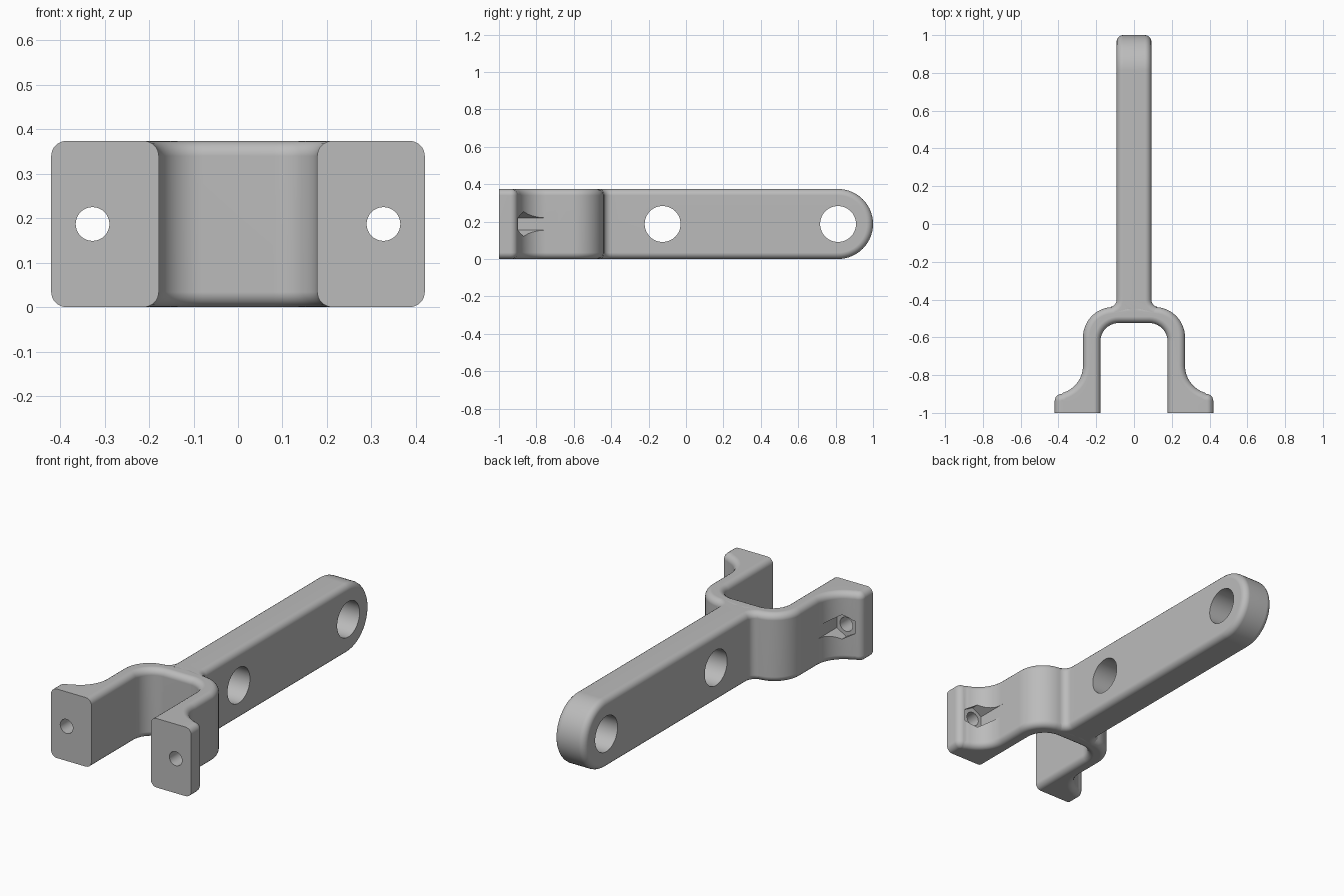
import bpy, bmesh, math
from mathutils import Matrix, Vector

if "Cube" in bpy.data.objects:
    bpy.data.objects.remove(bpy.data.objects["Cube"], do_unlink=True)

HEIGHT = 0.374
MID = HEIGHT / 2
ARM = 0.092        # half width of the arm
JOINT = -0.36      # where the fork stub meets the arm
ROUND = 0.034      # edge rounding

grey = bpy.data.materials.new("Plain grey")
grey.use_nodes = True
colour = (0.5, 0.5, 0.5, 1)
grey.diffuse_color = colour
grey.node_tree.nodes["Principled BSDF"].inputs["Base Color"].default_value = colour


def arc(cx, cy, r, a0, a1, n):
    angles = [math.radians(a0 + (a1 - a0) * i / n) for i in range(n + 1)]
    return [(cx + r * math.cos(a), cy + r * math.sin(a)) for a in angles]


def rounded_slab(bm, points, direction, flat_ys):
    """Extrude an outline, rounding its rims except on the flat end planes."""
    base = bm.faces.new([bm.verts.new(p) for p in points])
    top = bmesh.ops.extrude_face_region(bm, geom=[base])["geom"]
    bmesh.ops.translate(bm, vec=direction,
                        verts=[v for v in top if isinstance(v, bmesh.types.BMVert)])
    cap = next(f for f in top if isinstance(f, bmesh.types.BMFace))
    if not base.is_valid:
        raise RuntimeError("outline face lost")
    rims = [e for f in (base, cap) for e in f.edges
            if not any(all(abs(v.co.y - y) < 1e-4 for v in e.verts) for y in flat_ys)]
    bmesh.ops.recalc_face_normals(bm, faces=bm.faces[:])
    bmesh.ops.bevel(bm, geom=rims, offset=ROUND, offset_type='OFFSET', segments=5,
                    profile=0.5, affect='EDGES', clamp_overlap=False)


def open_end(bm):
    ends = [f for f in bm.faces if all(abs(v.co.y - JOINT) < 1e-4 for v in f.verts)]
    bmesh.ops.delete(bm, geom=ends, context='FACES')


# Fork outline, right half: inside of the leg, foot, shoulder, fillet to the arm
half = arc(0.08, -0.622, 0.098, 90, 0, 10)
half += [(0.178, -1), (0.42, -1)]
half += arc(0.382, -0.937, 0.038, 0, 90, 6)
half += arc(0.42, -0.75, 0.15, 252, 180, 12)
half += arc(0.11, -0.6, 0.16, 0, 85, 14)
half += arc(0.132, -0.4, 0.04, 262, 180, 6)
half += [(ARM, JOINT)]
outline = half + [(-x, y) for x, y in reversed(half)]

bm = bmesh.new()
rounded_slab(bm, [(x, y, 0) for x, y in outline], Vector((0, 0, HEIGHT)), (-1, JOINT))
open_end(bm)
mesh = bpy.data.meshes.new("fork_bracket")
bm.to_mesh(mesh)
bm.free()

# Arm: straight bar with a round nose
bm = bmesh.new()
nose = [(JOINT, 0)] + arc(1 - MID, MID, MID, -90, 90, 28) + [(JOINT, HEIGHT)]
rounded_slab(bm, [(-ARM, y, z) for y, z in nose], Vector((2 * ARM, 0, 0)), (JOINT,))
open_end(bm)

# Weld fork and arm into one body
bm.from_mesh(mesh)
bmesh.ops.remove_doubles(bm, verts=bm.verts[:], dist=0.001)
bmesh.ops.recalc_face_normals(bm, faces=bm.faces[:])
bm.to_mesh(mesh)
bm.free()
mesh.materials.append(grey)
body = bpy.data.objects.new("fork_bracket", mesh)
bpy.context.collection.objects.link(body)

# Cutters: pivot holes, screw holes and hexagonal nut pockets
cut = bmesh.new()


def drill(centre, radius, depth, sides, axis):
    turn = Matrix.Rotation(math.pi / 2, 4, axis)
    bmesh.ops.create_cone(cut, cap_ends=True, segments=sides, radius1=radius,
                          radius2=radius, depth=depth,
                          matrix=Matrix.Translation(centre) @ turn)


def apply_cut(name):
    global cut
    bmesh.ops.recalc_face_normals(cut, faces=cut.faces[:])
    cutter_mesh = bpy.data.meshes.new(name)
    cut.to_mesh(cutter_mesh)
    cut.free()
    cut = bmesh.new()
    cutter_mesh.materials.append(grey)
    cutter = bpy.data.objects.new(name, cutter_mesh)
    cutter.hide_render = True
    bpy.context.collection.objects.link(cutter)
    mod = body.modifiers.new(name, 'BOOLEAN')
    mod.operation = 'DIFFERENCE'
    mod.solver = 'EXACT'
    mod.object = cutter
    bpy.ops.object.modifier_apply(modifier=name)
    bpy.data.objects.remove(cutter, do_unlink=True)


bpy.ops.object.select_all(action='DESELECT')
body.select_set(True)
bpy.context.view_layer.objects.active = body

for y in (-0.125, 1 - MID):
    drill((0, y, MID), 0.096, 0.5, 48, 'Y')
for side in (-1, 1):
    drill((side * 0.327, -0.95, MID), 0.038, 0.3, 32, 'X')
apply_cut("round_holes")
for side in (-1, 1):
    drill((side * 0.327, -0.805, MID), 0.066, 0.2, 6, 'X')
apply_cut("nut_pockets")

bpy.ops.object.shade_smooth_by_angle(angle=math.radians(32))
weighted = body.modifiers.new("Even shading", 'WEIGHTED_NORMAL')
weighted.keep_sharp = True
